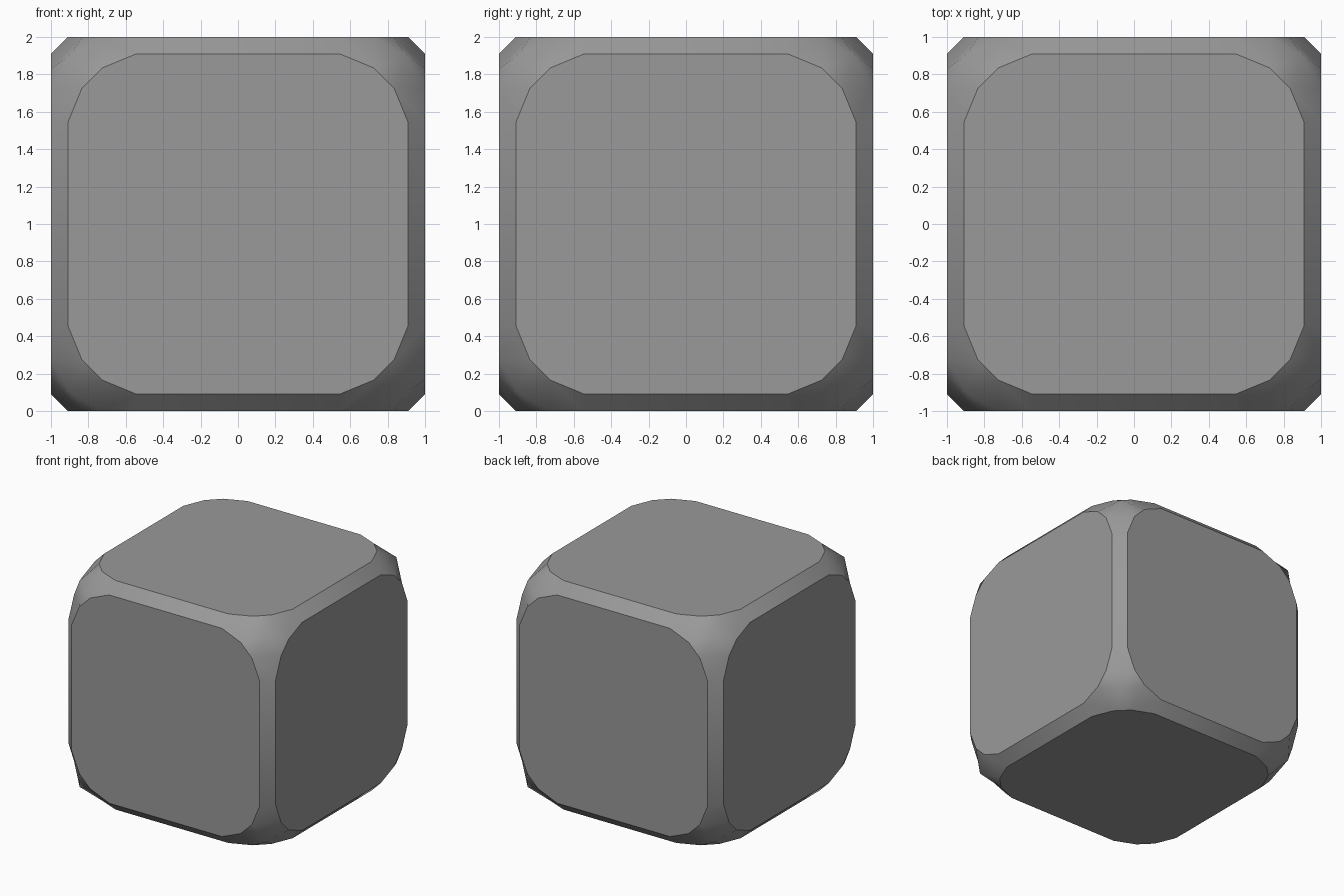
import bpy, bmesh
from math import radians
from itertools import product

if "Cube" in bpy.data.objects:
    bpy.data.objects.remove(bpy.data.objects["Cube"])

# Rounded outline of one face (one quarter), corner peak
ARC = [(0.909, 0.545), (0.834, 0.727), (0.727, 0.834), (0.545, 0.909)]
PEAK = 0.9

bm = bmesh.new()
for sx, sy, sz in product((-1, 1), repeat=3):
    # Three face arcs meeting at each corner
    for u, v in ARC:
        for x, y, z in ((u, v, 1), (v, 1, u), (1, u, v)):
            bm.verts.new((sx * x, sy * y, sz * z))

# Skin the points, then merge the flat regions back into single faces
bmesh.ops.convex_hull(bm, input=bm.verts[:])
bmesh.ops.dissolve_limit(bm, angle_limit=radians(1),
                         verts=bm.verts[:], edges=bm.edges[:])
bmesh.ops.recalc_face_normals(bm, faces=bm.faces[:])

# Raise the hexagon at each corner to a soft peak
corners = [f for f in bm.faces if min(abs(c) for c in f.normal) > 0.5]
for v in bmesh.ops.poke(bm, faces=corners)["verts"]:
    v.co = [PEAK if c > 0 else -PEAK for c in v.co]
bmesh.ops.translate(bm, verts=bm.verts[:], vec=(0, 0, 1))

mesh = bpy.data.meshes.new("rounded_cube")
bm.to_mesh(mesh)
bm.free()
cube = bpy.data.objects.new("rounded_cube", mesh)
bpy.context.collection.objects.link(cube)

# Dark grey finish
grey = bpy.data.materials.new("dark_grey")
grey.diffuse_color = (0.32, 0.32, 0.32, 1)
grey.use_nodes = True
grey.node_tree.nodes["Principled BSDF"].inputs["Base Color"].default_value = grey.diffuse_color
mesh.materials.append(grey)

# Smooth corners, crisp face outlines
bpy.context.view_layer.objects.active = cube
cube.select_set(True)
bpy.ops.object.shade_smooth_by_angle(angle=radians(28))
